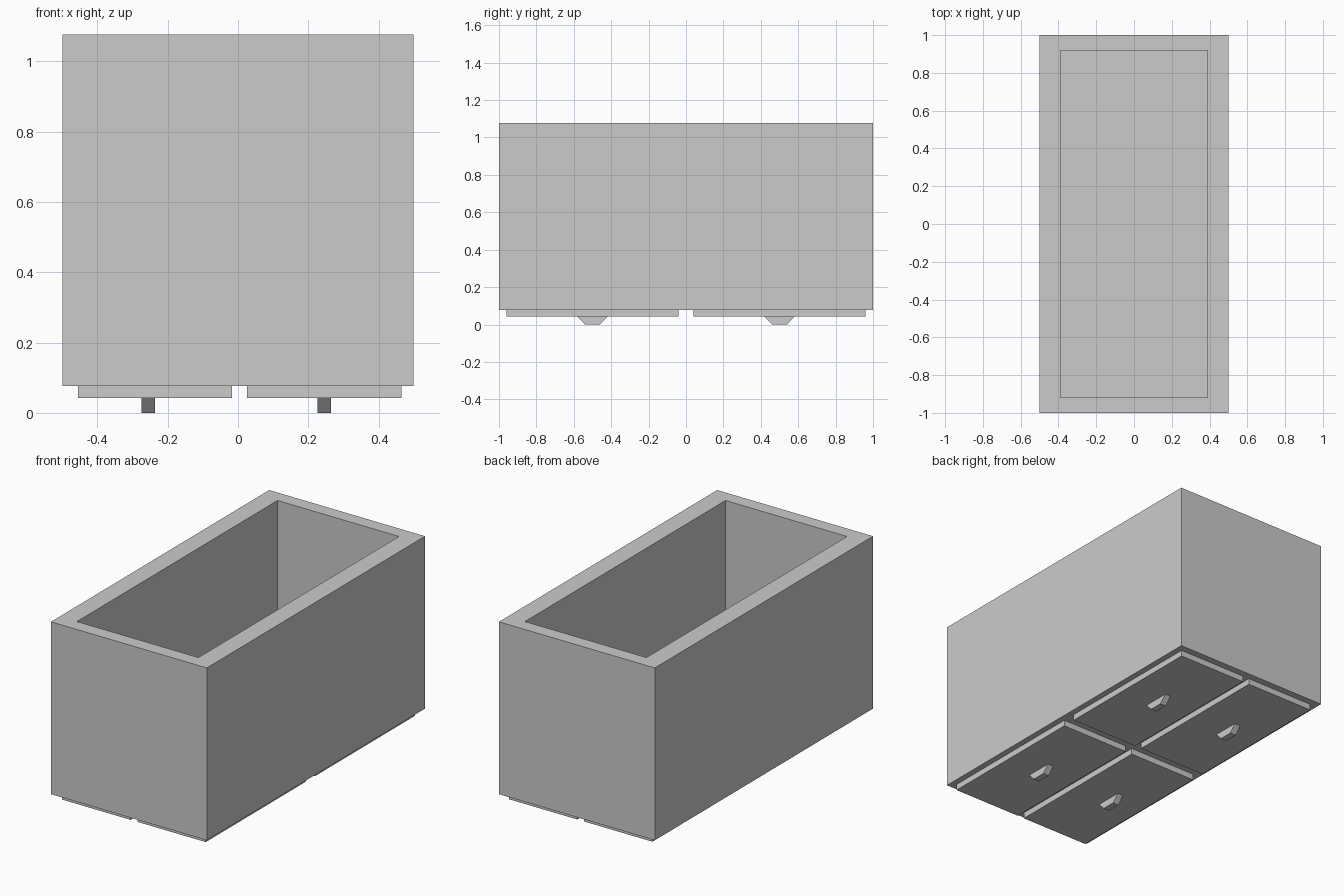
import bpy, bmesh
from mathutils import Vector

if "Cube" in bpy.data.objects:
    bpy.data.objects.remove(bpy.data.objects["Cube"])

BASE, TOP = 0.077, 1.077      # carcass bottom and top
FACE = 0.042                  # outer face of the drawer fronts


def finish(name, bm):
    bmesh.ops.recalc_face_normals(bm, faces=bm.faces)
    mesh = bpy.data.meshes.new(name)
    bm.to_mesh(mesh)
    bm.free()
    obj = bpy.data.objects.new(name, mesh)
    bpy.context.collection.objects.link(obj)
    return obj


def box(x0, x1, y0, y1, z0, z1):
    bm = bmesh.new()
    bmesh.ops.create_cube(bm, size=1)
    bmesh.ops.scale(bm, vec=(x1 - x0, y1 - y0, z1 - z0), verts=bm.verts)
    bmesh.ops.translate(bm, vec=((x0 + x1) / 2, (y0 + y1) / 2, (z0 + z1) / 2), verts=bm.verts)
    return bm


# Carcass: box with a deep open cavity sunk into the top
bm = box(-0.5, 0.5, -1, 1, BASE, TOP)
top = max(bm.faces, key=lambda f: f.calc_center_median().z)
bmesh.ops.inset_region(bm, faces=[top], thickness=0.1)
for v in top.verts:
    v.co.x = 0.39 if v.co.x > 0 else -0.39
    v.co.y = 0.919 if v.co.y > 0 else -0.919
floor = bmesh.ops.extrude_discrete_faces(bm, faces=[top])["faces"][0]
bmesh.ops.translate(bm, vec=Vector((0, 0, -0.9)), verts=floor.verts)
finish("cabinet_body", bm)

# Four drawer fronts, each with a tapered pull
columns = {"left": (-0.456, -0.017, -0.255), "right": (0.026, 0.465, 0.245)}
for side, (x0, x1, pull_x) in columns.items():
    for row, y in (("front", -0.5), ("back", 0.5)):
        finish(f"drawer_{row}_{side}", box(x0, x1, y - 0.46, y + 0.46, FACE, BASE))
        bm = box(pull_x - 0.019, pull_x + 0.019, y - 0.08, y + 0.08, 0, FACE)
        for v in bm.verts:
            if v.co.z < FACE / 2:
                v.co.y = y + (v.co.y - y) * 0.5
        finish(f"pull_{row}_{side}", bm)
